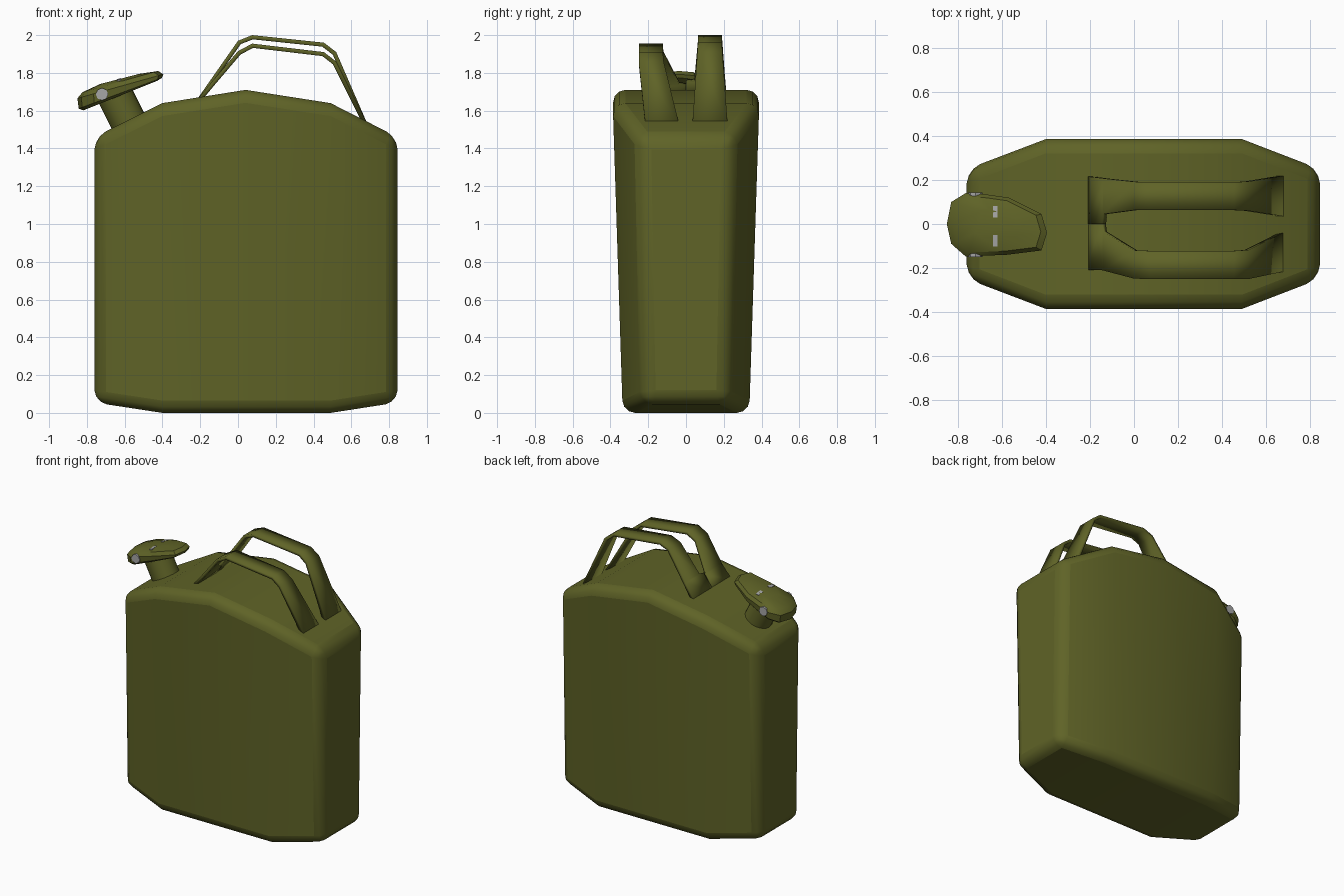
import bpy, bmesh, math
from mathutils import Vector

if "Cube" in bpy.data.objects:
    bpy.data.objects.remove(bpy.data.objects["Cube"])


def material(name, rgb):
    m = bpy.data.materials.new(name)
    m.diffuse_color = (*rgb, 1)
    m.use_nodes = True
    m.node_tree.nodes["Principled BSDF"].inputs["Base Color"].default_value = m.diffuse_color
    return m


OLIVE = material("olive paint", (0.115, 0.125, 0.02))
GREY = material("grey metal", (0.38, 0.38, 0.38))


def make(name, verts, faces, mat):
    me = bpy.data.meshes.new(name)
    me.from_pydata(verts, [], faces)
    bm = bmesh.new()
    bm.from_mesh(me)
    bmesh.ops.recalc_face_normals(bm, faces=bm.faces)
    bm.to_mesh(me)
    bm.free()
    me.materials.append(mat)
    ob = bpy.data.objects.new(name, me)
    bpy.context.collection.objects.link(ob)
    return ob


def smooth(ob, deg):
    bpy.ops.object.select_all(action='DESELECT')
    ob.select_set(True)
    bpy.context.view_layer.objects.active = ob
    bpy.ops.object.shade_smooth_by_angle(angle=math.radians(deg))


def loft(name, rings, mat, caps=True):
    n = len(rings[0])
    verts = [p for r in rings for p in r]
    faces = [(k * n + i, k * n + (i + 1) % n, (k + 1) * n + (i + 1) % n, (k + 1) * n + i)
             for k in range(len(rings) - 1) for i in range(n)]
    if caps:
        faces += [tuple(range(n)), tuple(range(len(verts) - n, len(verts)))]
    return make(name, verts, faces, mat)


def tube(name, a, b, radius, sides, mat):
    a, b = Vector(a), Vector(b)
    q = (b - a).to_track_quat('Z', 'Y')
    ring = [q @ Vector((radius * math.cos(2 * math.pi * i / sides),
                        radius * math.sin(2 * math.pi * i / sides), 0)) for i in range(sides)]
    return loft(name, [[a + p for p in ring], [b + p for p in ring]], mat)


# Can body: x, bottom z, top z, half depth at bottom and at top
stations = [(-0.76, 0.055, 1.46, 0.225, 0.25), (-0.40, 0, 1.64, 0.335, 0.388),
            (0.04, 0, 1.71, 0.335, 0.388), (0.49, 0, 1.64, 0.335, 0.388),
            (0.845, 0.055, 1.46, 0.225, 0.25)]
body = loft("can_body", [[(x, -b, z0), (x, b, z0), (x, t, z1), (x, -t, z1)]
                         for x, z0, z1, b, t in stations], OLIVE)
bev = body.modifiers.new("rounding", 'BEVEL')
bev.width = 0.065
bev.segments = 3
bev.limit_method = 'ANGLE'
bev.angle_limit = math.radians(40)
smooth(body, 50)


# Strap handles: path points x, z with the two edges in y
def strap(name, path):
    verts = [p for x, z, y0, y1 in path for p in ((x, y0, z), (x, y1, z))]
    faces = [(2 * i, 2 * i + 1, 2 * i + 3, 2 * i + 2) for i in range(len(path) - 1)]
    ob = make(name, verts, faces, OLIVE)
    if ob.data.polygons[2].normal.z < 0:
        ob.data.flip_normals()
    sol = ob.modifiers.new("thickness", 'SOLIDIFY')
    sol.thickness = 0.022
    sol.offset = -1
    sol.use_even_offset = True
    smooth(ob, 20)


strap("back_handle", [(-0.22, 1.655, 0.0, 0.217), (-0.145, 1.763, 0.0, 0.208),
                      (-0.14, 1.77, 0.045, 0.207), (0.0, 1.97, 0.063, 0.192),
                      (0.075, 2.0, 0.063, 0.19), (0.455, 1.96, 0.063, 0.19),
                      (0.52, 1.91, 0.06, 0.193), (0.685, 1.53, 0.034, 0.22)])
strap("front_handle", [(-0.22, 1.655, -0.21, 0.0), (-0.145, 1.745, -0.21, 0.0),
                       (-0.14, 1.751, -0.211, -0.035), (0.0, 1.915, -0.248, -0.12),
                       (0.075, 1.955, -0.25, -0.122), (0.455, 1.91, -0.25, -0.122),
                       (0.52, 1.86, -0.25, -0.118), (0.685, 1.53, -0.215, -0.037)])

# Filler neck, square to the sloping shoulder
smooth(tube("filler_neck", (-0.57, 0, 1.52), (-0.655, 0, 1.69), 0.096, 20, OLIVE), 40)

# Cap: teardrop outline, tilted, with a domed top
outline = [(-0.85, 0.0), (-0.83, 0.10), (-0.765, 0.14), (-0.69, 0.137), (-0.57, 0.12),
           (-0.42, 0.045), (-0.395, -0.04), (-0.42, -0.12), (-0.58, -0.14),
           (-0.765, -0.147), (-0.83, -0.09)]


def cap_ring(scale, z_at, slope):
    pts = []
    for x, y in outline:
        px = -0.63 + (x + 0.63) * scale
        pts.append((px, y * scale, z_at + slope * (px + 0.63)))
    return pts


cap = loft("screw_cap", [cap_ring(0.86, 1.677, 0.40), cap_ring(0.97, 1.69, 0.37),
                         cap_ring(1.0, 1.727, 0.28), cap_ring(0.88, 1.752, 0.28),
                         cap_ring(0.45, 1.767, 0.26)], OLIVE)
smooth(cap, 35)

# Grey hinge pin through the cap, and two small slots on top
tube("hinge_pin", (-0.72, -0.15, 1.687), (-0.72, 0.143, 1.687), 0.033, 8, GREY)
for side, y in (("front", -0.077), ("back", 0.055)):
    rect = [(-0.641, -0.026), (-0.619, -0.026), (-0.619, 0.026), (-0.641, 0.026)]
    loft(side + "_cap_plate",
         [[(x, y + dy, z + 0.28 * (x + 0.63) - 0.1 * (abs(y + dy) - abs(y))) for x, dy in rect]
          for z in (1.759, 1.767)], GREY)
